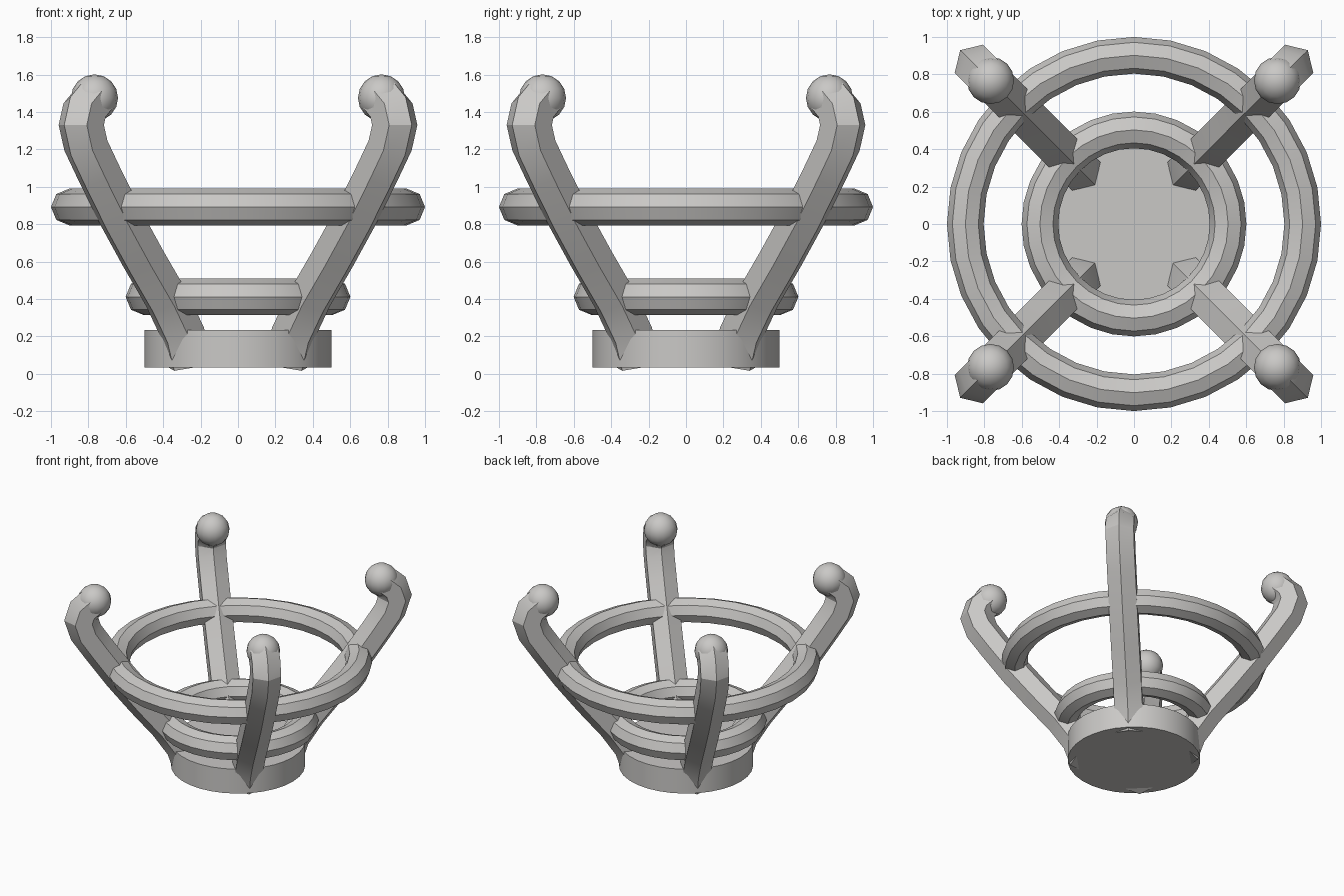
import bpy
import bmesh
from math import cos, sin, pi, radians
from mathutils import Vector

cube = bpy.data.objects.get("Cube")
if cube:
    bpy.data.objects.remove(cube, do_unlink=True)

# Single metal colour
metal = bpy.data.materials.new("light_grey_metal")
metal.use_nodes = True
GREY = (0.59, 0.58, 0.565, 1)
metal.diffuse_color = GREY
metal.node_tree.nodes["Principled BSDF"].inputs["Base Color"].default_value = GREY


def finish(obj, name):
    """Name, colour and shade a part."""
    obj.name = name
    obj.data.materials.clear()
    obj.data.materials.append(metal)
    bpy.ops.object.select_all(action="DESELECT")
    obj.select_set(True)
    bpy.context.view_layer.objects.active = obj
    bpy.ops.object.shade_smooth_by_angle(angle=radians(30))
    return obj


def sweep(name, path, radius, sides):
    """Tube along a path in the XZ plane, with a ridge facing outward."""
    bm = bmesh.new()
    points = [Vector((s, 0, z)) for s, z in path]
    side_axis = Vector((0, 1, 0))
    rings = []
    for i, p in enumerate(points):
        before = (p - points[max(i - 1, 0)]).normalized()
        after = (points[min(i + 1, len(points) - 1)] - p).normalized()
        along = (before + after).normalized()
        out = side_axis.cross(along)
        stretch = 1 / along.dot(after if after.length else before)
        ring = []
        for k in range(sides):
            a = 2 * pi * k / sides
            ring.append(bm.verts.new(
                p + radius * (stretch * cos(a) * out + sin(a) * side_axis)))
        rings.append(ring)
    for low, high in zip(rings, rings[1:]):
        for k in range(sides):
            n = (k + 1) % sides
            bm.faces.new((low[k], low[n], high[n], high[k]))
    bm.faces.new(rings[0])
    bm.faces.new(rings[-1])
    bmesh.ops.recalc_face_normals(bm, faces=bm.faces)
    mesh = bpy.data.meshes.new(name)
    bm.to_mesh(mesh)
    bm.free()
    obj = bpy.data.objects.new(name, mesh)
    bpy.context.collection.objects.link(obj)
    return finish(obj, name)


# Round base plate
bpy.ops.mesh.primitive_cylinder_add(vertices=32, radius=0.5, depth=0.2,
                                    location=(0, 0, 0.135))
finish(bpy.context.object, "base_plate")

# Two hoops with octagonal section
for name, major, height in (("lower_hoop", 0.503, 0.412), ("upper_hoop", 0.902, 0.892)):
    bpy.ops.mesh.primitive_torus_add(major_segments=32, minor_segments=8,
                                     major_radius=major, minor_radius=0.098,
                                     location=(0, 0, height))
    finish(bpy.context.object, name)

# Four curved prongs, each tipped with a ball
PRONG = [(0.365, 0.055), (0.42, 0.22), (0.54, 0.4), (0.72, 0.62), (0.89, 0.84),
         (1.05, 1.07), (1.15, 1.22), (1.185, 1.33), (1.16, 1.41), (1.085, 1.475)]
tip_s, tip_z = PRONG[-1]
corners = ("back_left", "back_right", "front_right", "front_left")
for i, corner in enumerate(corners):
    angle = pi / 4 + i * pi / 2
    prong = sweep(corner + "_prong", PRONG, 0.123, 6)
    prong.rotation_euler.z = angle
    bpy.ops.mesh.primitive_uv_sphere_add(
        segments=16, ring_count=8, radius=0.126,
        location=(tip_s * cos(angle), tip_s * sin(angle), tip_z))
    ball = finish(bpy.context.object, corner + "_ball_tip")
    ball.data.shade_smooth()
